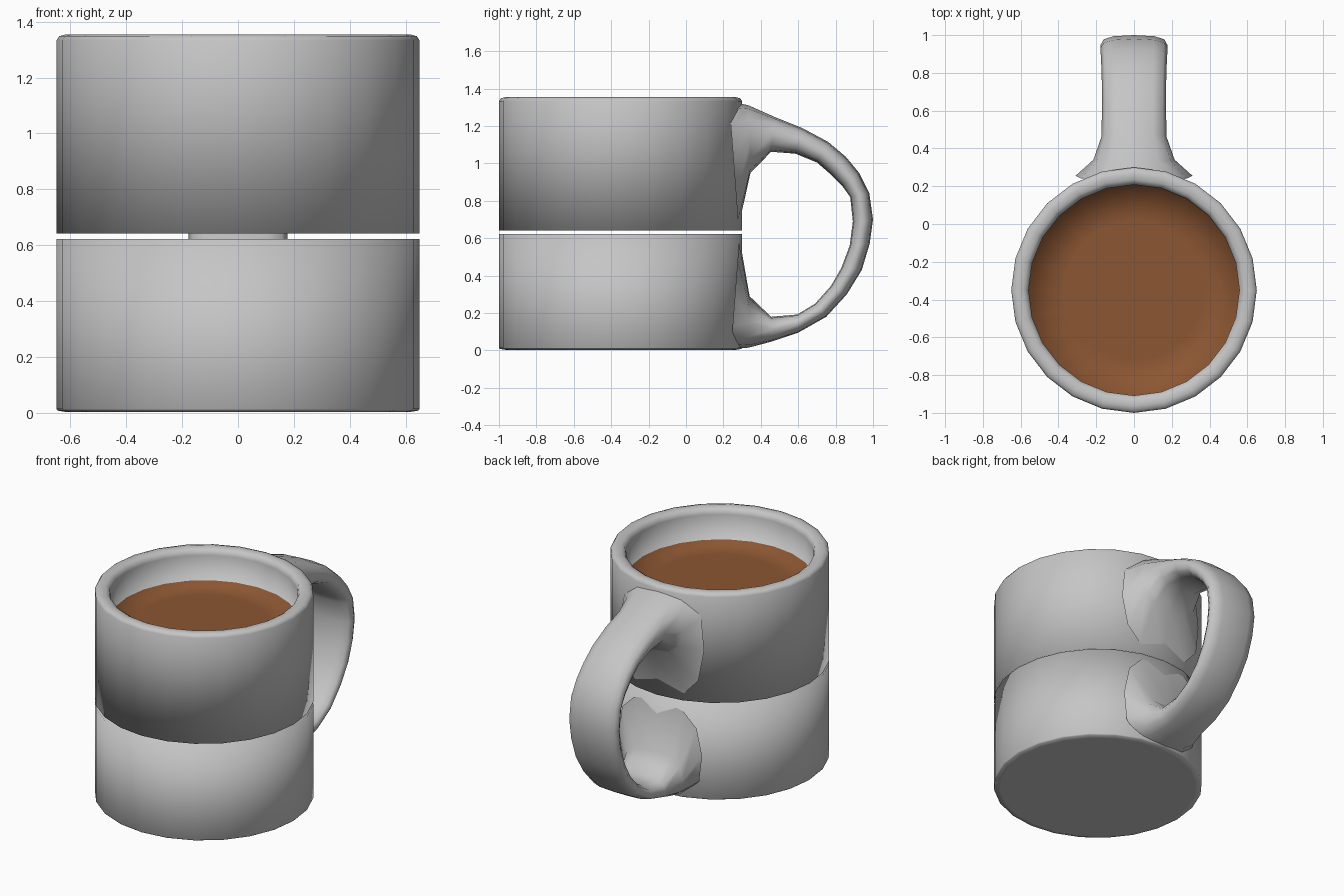
import bpy, bmesh, math
from mathutils import Vector

if "Cube" in bpy.data.objects:
    bpy.data.objects.remove(bpy.data.objects["Cube"])

CY, SIDES = -0.35, 24


def material(name, rgb):
    m = bpy.data.materials.new(name)
    m.diffuse_color = (*rgb, 1)
    m.use_nodes = True
    m.node_tree.nodes["Principled BSDF"].inputs["Base Color"].default_value = m.diffuse_color
    return m


ceramic = material("grey_ceramic", (0.56, 0.56, 0.56))
coffee = material("brown_coffee", (0.26, 0.093, 0.032))


def finish(name, bm, mats):
    bmesh.ops.recalc_face_normals(bm, faces=bm.faces[:])
    me = bpy.data.meshes.new(name)
    bm.to_mesh(me)
    bm.free()
    for m in mats:
        me.materials.append(m)
    ob = bpy.data.objects.new(name, me)
    bpy.context.collection.objects.link(ob)
    return ob


def lathe(name, profile, mats, coffee_from=None, flat_first=False):
    """Revolve (radius, z) points; first and last points lie on the axis."""
    bm = bmesh.new()
    rings = []
    for r, z in profile:
        if r == 0:
            rings.append([bm.verts.new((0, CY, z))] * SIDES)
        else:
            rings.append([bm.verts.new((r * math.sin(2 * math.pi * i / SIDES),
                                        CY - r * math.cos(2 * math.pi * i / SIDES), z))
                          for i in range(SIDES)])
    for k, (a, b) in enumerate(zip(rings, rings[1:])):
        for i in range(SIDES):
            j = (i + 1) % SIDES
            f = bm.faces.new(list(dict.fromkeys((a[i], a[j], b[j], b[i]))))
            f.smooth = not (flat_first and k == 0)
            if coffee_from is not None and k >= coffee_from:
                f.material_index = 1
    return finish(name, bm, mats)


# lower half of the mug, closed at the gap
lathe("mug_lower_half", [(0, 0.003), (0.615, 0.003), (0.645, 0.008), (0.65, 0.014),
                         (0.65, 0.622), (0, 0.622)], [ceramic], flat_first=True)

# upper half with rounded rim, inner wall and coffee surface
lathe("mug_upper_half", [(0, 0.642), (0.65, 0.642), (0.65, 1.333), (0.64, 1.348),
                         (0.615, 1.355), (0.585, 1.352), (0.565, 1.34), (0.558, 1.315),
                         (0.558, 1.15), (0.37, 1.145), (0, 1.145)],
      [ceramic, coffee], coffee_from=8)

# handle stations: outer (y, z), inner (y, z), half width
STATIONS = [
    ((0.230, 1.335), (0.280, 0.660), 0.31),
    ((0.335, 1.310), (0.345, 0.950), 0.215),
    ((0.470, 1.250), (0.455, 1.062), 0.172),
    ((0.620, 1.190), (0.585, 1.052), 0.170),
    ((0.760, 1.115), (0.700, 1.005), 0.170),
    ((0.855, 1.035), (0.775, 0.940), 0.172),
    ((0.925, 0.950), (0.835, 0.880), 0.175),
    ((0.980, 0.840), (0.878, 0.820), 0.178),
    ((1.000, 0.700), (0.892, 0.690), 0.178),
    ((0.982, 0.570), (0.875, 0.560), 0.176),
    ((0.940, 0.430), (0.830, 0.440), 0.173),
    ((0.860, 0.300), (0.775, 0.345), 0.170),
    ((0.750, 0.180), (0.690, 0.250), 0.170),
    ((0.600, 0.095), (0.595, 0.192), 0.170),
    ((0.460, 0.048), (0.455, 0.180), 0.172),
    ((0.335, 0.015), (0.340, 0.290), 0.215),
    ((0.240, 0.006), (0.285, 0.605), 0.30),
]


def power(v, e):
    return math.copysign(abs(v) ** e, v)


# handle swept through the stations with a rounded cross-section
bm = bmesh.new()
N, rings = 12, []
for out, inn, hw in STATIONS:
    o, n = Vector((0, *out)), Vector((0, *inn))
    mid, half = (o + n) / 2, (o - n) / 2
    ring = []
    for i in range(N):
        t = 2 * math.pi * i / N
        ring.append(bm.verts.new(mid + half * power(math.sin(t), 0.75)
                                 + Vector((hw * power(math.cos(t), 0.75), 0, 0))))
    rings.append(ring)
for a, b in zip(rings, rings[1:]):
    for i in range(N):
        j = (i + 1) % N
        bm.faces.new((a[i], a[j], b[j], b[i])).smooth = True
bm.faces.new(rings[0])
bm.faces.new(rings[-1])
finish("handle", bm, [ceramic])
